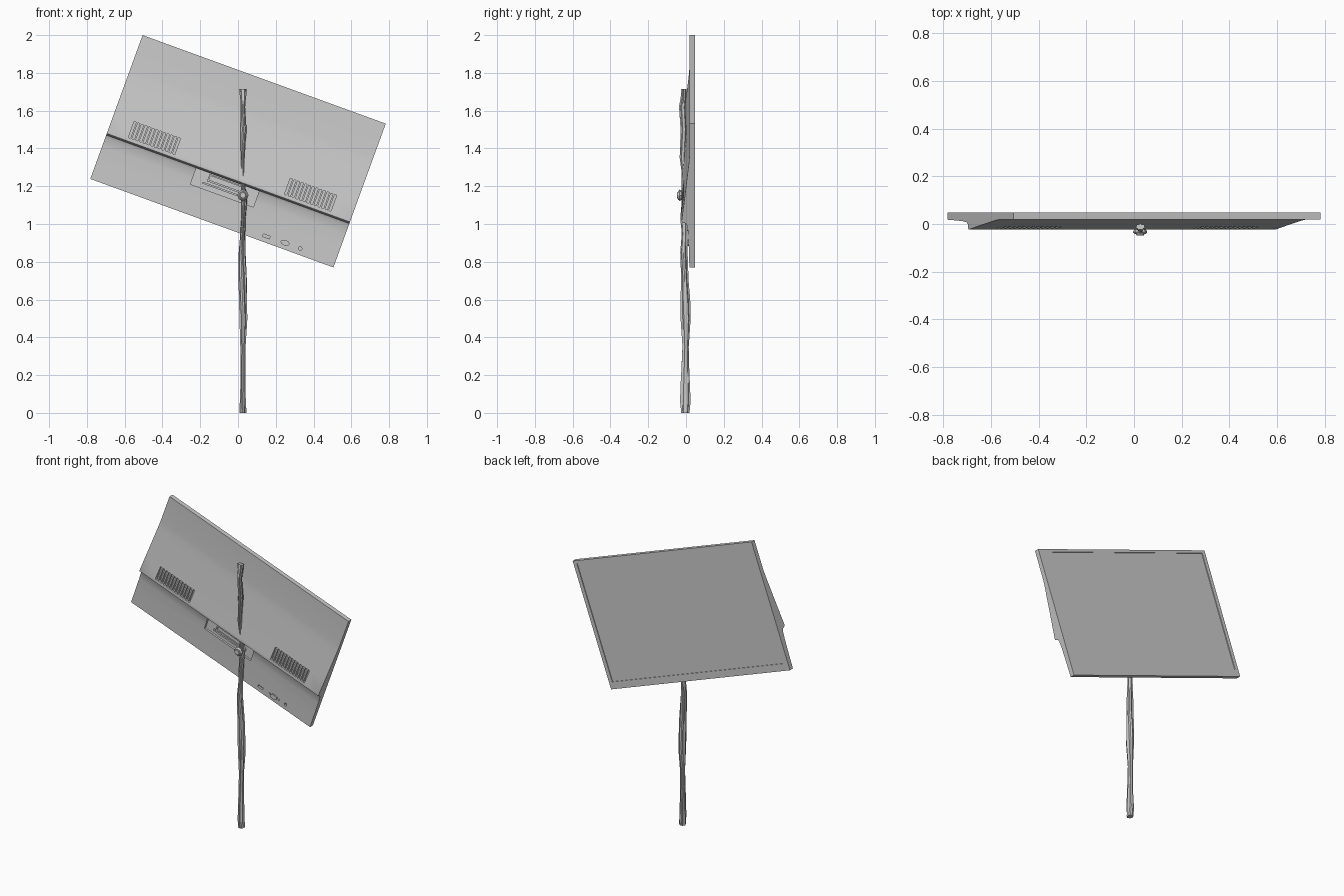
import bpy, bmesh, math
from mathutils import Matrix, Vector

if "Cube" in bpy.data.objects:
    bpy.data.objects.remove(bpy.data.objects["Cube"])

grey = bpy.data.materials.new("mid_grey")
grey.diffuse_color = (0.6, 0.6, 0.6, 1)
grey.use_nodes = True
grey.node_tree.nodes["Principled BSDF"].inputs["Base Color"].default_value = grey.diffuse_color

# Monitor space: x along the width, z up its height, tilted 20 degrees about y
TILT = Matrix.Translation((0, 0, 1.385)) @ Matrix.Rotation(math.radians(20), 4, 'Y')
W, H = 0.685, 0.405


def finish(name, bm, matrix=Matrix.Identity(4), angle=None):
    bmesh.ops.recalc_face_normals(bm, faces=bm.faces)
    bm.transform(matrix)
    mesh = bpy.data.meshes.new(name)
    bm.to_mesh(mesh)
    bm.free()
    mesh.materials.append(grey)
    ob = bpy.data.objects.new(name, mesh)
    bpy.context.collection.objects.link(ob)
    if angle:
        smooth(ob, angle)
    return ob


def smooth(ob, angle):
    bpy.ops.object.select_all(action='DESELECT')
    ob.select_set(True)
    bpy.context.view_layer.objects.active = ob
    bpy.ops.object.shade_smooth_by_angle(angle=math.radians(angle))


def add_box(bm, x0, x1, y0, y1, z0, z1):
    m = Matrix.Translation(((x0 + x1) / 2, (y0 + y1) / 2, (z0 + z1) / 2))
    bmesh.ops.create_cube(bm, size=1, matrix=m @ Matrix.Diagonal((x1 - x0, y1 - y0, z1 - z0, 1)))


def add_prism(bm, x, z, y0, y1, r0, r1, sides, sx=1.0):
    # cylinder or cone along y
    m = Matrix.Translation((x, (y0 + y1) / 2, z)) @ Matrix.Diagonal((sx, 1, 1, 1))
    bmesh.ops.create_cone(bm, cap_ends=True, segments=sides, radius1=r0, radius2=r1,
                          depth=y1 - y0, matrix=m @ Matrix.Rotation(-math.pi / 2, 4, 'X'))


# Monitor casing: side profile (y, z) extruded across the width
profile = [(0.048, -H), (0.048, H), (0.018, H), (0.018, 0.22), (0.015, 0.18), (0.008, 0.12),
           (-0.008, -0.02), (-0.023, -0.143), (-0.022, -0.149), (-0.017, -0.153),
           (0.0, -0.158), (0.007, -0.172), (0.012, -0.22), (0.015, -0.3), (0.018, -H)]
bm = bmesh.new()
face = bm.faces.new([bm.verts.new((-W, y, z)) for y, z in profile])
ext = bmesh.ops.extrude_face_region(bm, geom=[face])
bmesh.ops.translate(bm, vec=(2 * W, 0, 0),
                    verts=[v for v in ext['geom'] if isinstance(v, bmesh.types.BMVert)])
casing = finish("monitor_casing", bm, TILT)

# Cutter: screen inset, vent slots, mount recess, two ports
bm = bmesh.new()
add_box(bm, -W + 0.025, W - 0.025, 0.043, 0.08, -H + 0.045, H - 0.018)
for side in (-1, 1):
    for i in range(13):
        x = side * 0.44 + (i - 6) * 0.0208
        add_box(bm, x - 0.006, x + 0.006, -0.06, 0.0, -0.13, -0.04)
add_box(bm, -0.177, 0.177, -0.06, 0.026, -0.25, -0.16)
add_box(bm, 0.276, 0.314, -0.02, 0.03, -0.379, -0.365)
add_prism(bm, 0.486, -0.371, -0.02, 0.03, 0.009, 0.009, 12)
cutter = finish("casing_cutter", bm, TILT)
cutter.hide_render = True
mod = casing.modifiers.new("cuts", 'BOOLEAN')
mod.operation = 'DIFFERENCE'
mod.solver = 'EXACT'
mod.object = cutter
bpy.context.view_layer.objects.active = casing
bpy.ops.object.modifier_apply(modifier=mod.name)
bpy.data.objects.remove(cutter)
smooth(casing, 25)

# Mount plate inside the recess: rectangular frame with a lower lip
bm = bmesh.new()
add_box(bm, -0.1, 0.1, 0.0, 0.03, -0.172, -0.164)
add_box(bm, -0.1, 0.1, 0.0, 0.03, -0.205, -0.195)
for x in (-0.1, 0.092):
    add_box(bm, x, x + 0.008, 0.0, 0.03, -0.195, -0.172)
add_box(bm, -0.092, 0.092, 0.008, 0.03, -0.195, -0.172)
add_box(bm, -0.12, 0.12, 0.015, 0.03, -0.225, -0.215)
finish("mount_plate", bm, TILT)

# Video port with its two screws
bm = bmesh.new()
add_prism(bm, 0.40, -0.37, 0.008, 0.03, 0.015, 0.015, 8, 1.7)
for s in (-1, 1):
    add_prism(bm, 0.40 + s * 0.034, -0.37, 0.011, 0.03, 0.006, 0.006, 6)
finish("video_port", bm, TILT)

# Wooden pole: wavy grooved stick; rings of (z, x min, x max, y min, y max)
rings = [(0, .008, .047, -.025, .018), (.06, .010, .042, -.032, .024),
         (.15, .013, .040, -.030, .020), (.25, .012, .039, -.025, .016),
         (.35, .012, .040, -.020, .014), (.50, .008, .050, -.030, .024),
         (.60, .006, .048, -.030, .022), (.70, .003, .048, -.025, .014),
         (.85, .004, .040, -.030, .010), (.95, .012, .038, -.022, .010),
         (1.03, .018, .040, -.030, .012), (1.12, .018, .048, -.022, .012),
         (1.25, .020, .034, -.020, .008), (1.35, .015, .036, -.034, -.004),
         (1.50, .014, .045, -.030, .002), (1.62, .014, .038, -.038, -.004),
         (1.68, .010, .044, -.028, .002), (1.715, .005, .048, -.026, .002)]
N = 14
bm = bmesh.new()
loops = []
for z, x0, x1, y0, y1 in rings:
    loop = []
    for i in range(N):
        a = 2 * math.pi * i / N + 0.25 * math.sin(z * 5)
        r = 1.03 if i % 2 else 0.78
        loop.append(bm.verts.new(((x0 + x1) / 2 + r * (x1 - x0) / 2 * math.cos(a),
                                  (y0 + y1) / 2 + r * (y1 - y0) / 2 * math.sin(a), z)))
    loops.append(loop)
for a, b in zip(loops, loops[1:]):
    for i in range(N):
        j = (i + 1) % N
        bm.faces.new((a[i], a[j], b[j], b[i]))
bm.faces.new(loops[0])
bm.faces.new(loops[-1])
finish("pole", bm, angle=30)

# Bolt holding the monitor to the pole
bm = bmesh.new()
add_prism(bm, 0.026, 1.152, -0.03, 0.028, 0.014, 0.014, 12)
add_prism(bm, 0.026, 1.152, -0.034, -0.022, 0.030, 0.024, 8)
add_prism(bm, 0.026, 1.152, -0.043, -0.034, 0.022, 0.030, 8)
add_prism(bm, 0.026, 1.152, -0.048, -0.042, 0.015, 0.018, 8)
finish("bolt", bm)
